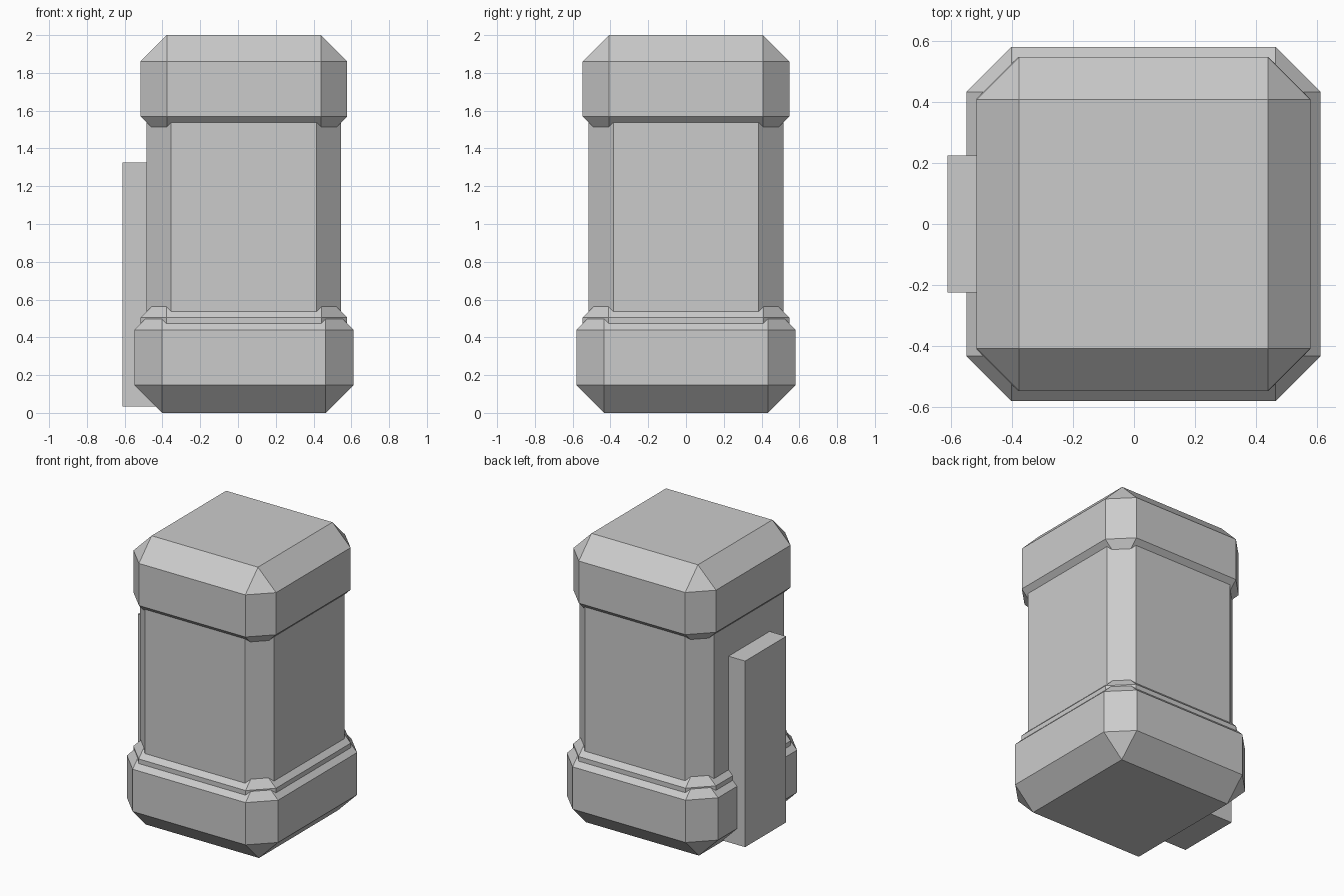
import bpy, bmesh
from mathutils import Vector

if "Cube" in bpy.data.objects:
    bpy.data.objects.remove(bpy.data.objects["Cube"])


def box(name, lo, hi, chamfer=0.0):
    """Box between two corners, with every edge cut by a flat chamfer."""
    lo, hi = Vector(lo), Vector(hi)
    bm = bmesh.new()
    bmesh.ops.create_cube(bm, size=1)
    for v in bm.verts:
        v.co = (lo + hi) / 2 + v.co * (hi - lo)
    if chamfer:
        bmesh.ops.bevel(bm, geom=bm.edges[:], offset=chamfer, offset_type='OFFSET',
                        segments=1, profile=0.5, affect='EDGES')
    bmesh.ops.recalc_face_normals(bm, faces=bm.faces[:])
    mesh = bpy.data.meshes.new(name)
    bm.to_mesh(mesh)
    bm.free()
    obj = bpy.data.objects.new(name, mesh)
    bpy.context.collection.objects.link(obj)
    return obj


CX = 0.031  # pillar axis, shifted to make room for the back plate

# Stacked chamfered blocks: name, half width, bottom, top, chamfer
for name, r, z0, z1, c in (
    ("base", 0.58, 0.0, 0.587, 0.147),
    ("base_ring", 0.547, 0.072, 0.642, 0.137),
    ("shaft", 0.515, 0.38, 1.68, 0.13),
    ("cap", 0.547, 1.43, 2.0, 0.139),
):
    box(name, (CX - r, -r, z0), (CX + r, r, z1), c)

# Plain upright plate on the left side
box("side_plate", (-0.611, -0.225, 0.035), (-0.41, 0.225, 1.325))
